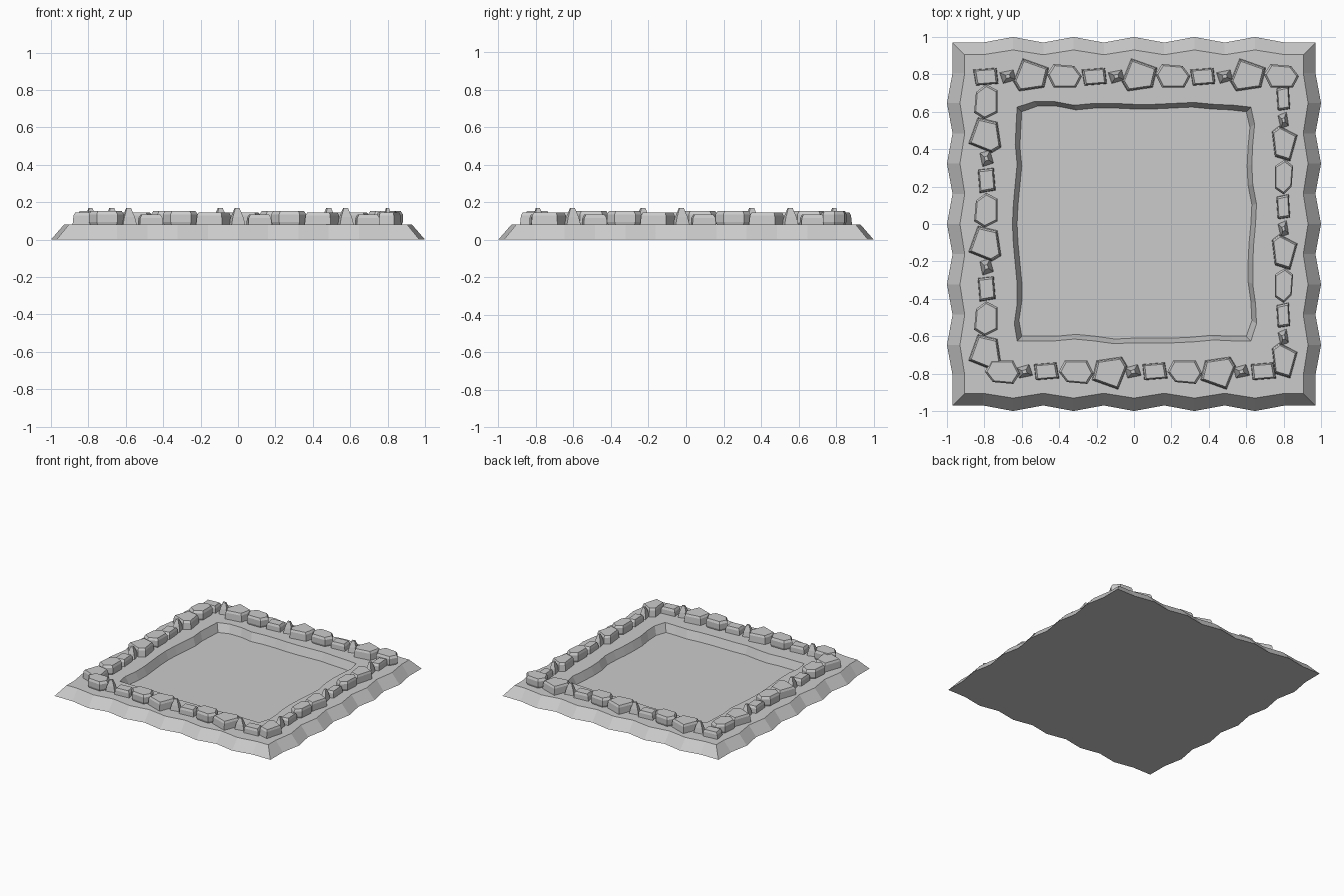
import bpy, bmesh
from mathutils import Matrix, Vector
from math import pi

if "Cube" in bpy.data.objects:
    bpy.data.objects.remove(bpy.data.objects["Cube"])

def make_object(name, bm):
    bmesh.ops.recalc_face_normals(bm, faces=bm.faces)
    mesh = bpy.data.meshes.new(name)
    bm.to_mesh(mesh)
    bm.free()
    obj = bpy.data.objects.new(name, mesh)
    bpy.context.collection.objects.link(obj)
    return obj

def loft(bm, loops):
    """Join equal-length loops of points with quads and cap both ends."""
    rings = [[bm.verts.new(p) for p in loop] for loop in loops]
    n = len(rings[0])
    for a, b in zip(rings, rings[1:]):
        for i in range(n):
            j = (i + 1) % n
            bm.faces.new((a[i], a[j], b[j], b[i]))
    bm.faces.new(rings[0])
    bm.faces.new(rings[-1])

def wavy_square(half, span, z, sides, amp=1.0):
    """Square outline, 12 points a side, pushed outward by per-side offsets."""
    pts = []
    for k, offsets in enumerate(sides):
        rot = Matrix.Rotation(k * pi / 2, 3, 'Z')
        for i, off in enumerate(offsets):
            x = -half if i == 0 else (i / 6 - 1) * span
            pts.append(rot @ Vector((x, -half - off * amp, z)))
    return pts

# Base slab: scalloped skirt, flat deck, and a sunken irregular basin
scallop = [[0.03 if i and i % 2 == 0 else 0 for i in range(12)]] * 4
basin = [
    [0, 0, 0, -.01, 0, .015, .01, .01, .01, .005, -.005, 0],
    [0, .03, .025, .01, .01, .015, .025, .03, .01, .005, .01, .02],
    [0, .01, .015, .025, .02, .015, .015, .02, .02, .01, .03, .03],
    [0, .005, .01, 0, .01, .02, .025, .02, .01, 0, 0, .015],
]
bm = bmesh.new()
loft(bm, [
    wavy_square(0.97, 0.97, 0, scallop),
    wavy_square(0.905, 0.97, 0.08, scallop, 0.85),
    wavy_square(0.625, 0.64, 0.08, basin),
    wavy_square(0.60, 0.62, 0.015, basin),
])
make_object("basin_base", bm)

# Stone kinds: name, plan outline, (height, scale) rings
KINDS = {
    'A': ("boulder", [(-.09, -.03), (-.04, .095), (.10, .045), (.075, -.06), (-.06, -.08)],
          [(.075, 1), (.13, .94), (.146, .84)]),
    'B': ("round_stone", [(-.095, .01), (-.06, .065), (.05, .055), (.092, 0), (.06, -.06), (-.06, -.06)],
          [(.075, .9), (.095, 1), (.135, 1), (.153, .87)]),
    'K': ("block_stone", [(-.07, .035), (.055, .045), (.065, -.04), (-.055, -.05)],
          [(.075, 1), (.115, .96), (.133, .8)]),
    'S': ("pebble", [(-.045, .02), (.03, .035), (.045, -.02), (-.025, -.04)],
          [(.075, 1), (.12, .75), (.168, .3)]),
}
STEP = [0, .115, .235, .42]   # spacing inside one repeat
PERIOD = .58

# Four rows: side, rotation, start along row, pattern, first index, distance, depth scale
ROWS = [
    ("back", 0, -.79, "KSABKSABKSAB", 0, .79, 1),
    ("left", pi / 2, -.925, "ABKSABKSAB", 2, .79, 1),
    ("front", pi, -.69, "KSABKSABKSB", 0, .79, 1),
    ("right", -pi / 2, -.67, "KSABKSABKSA", 0, .80, .78),
]
for side, angle, start, pattern, first, dist, depth in ROWS:
    rot = Matrix.Rotation(angle, 3, 'Z')
    for n, letter in enumerate(pattern):
        i = n + first
        along = start + PERIOD * (i // 4) + STEP[i % 4]
        name, outline, rings = KINDS[letter]
        bm = bmesh.new()
        loft(bm, [[rot @ Vector((along + x * s, dist + y * s * depth, z)) for x, y in outline]
                  for z, s in rings])
        make_object(f"{side}_{name}_{n + 1}", bm)
